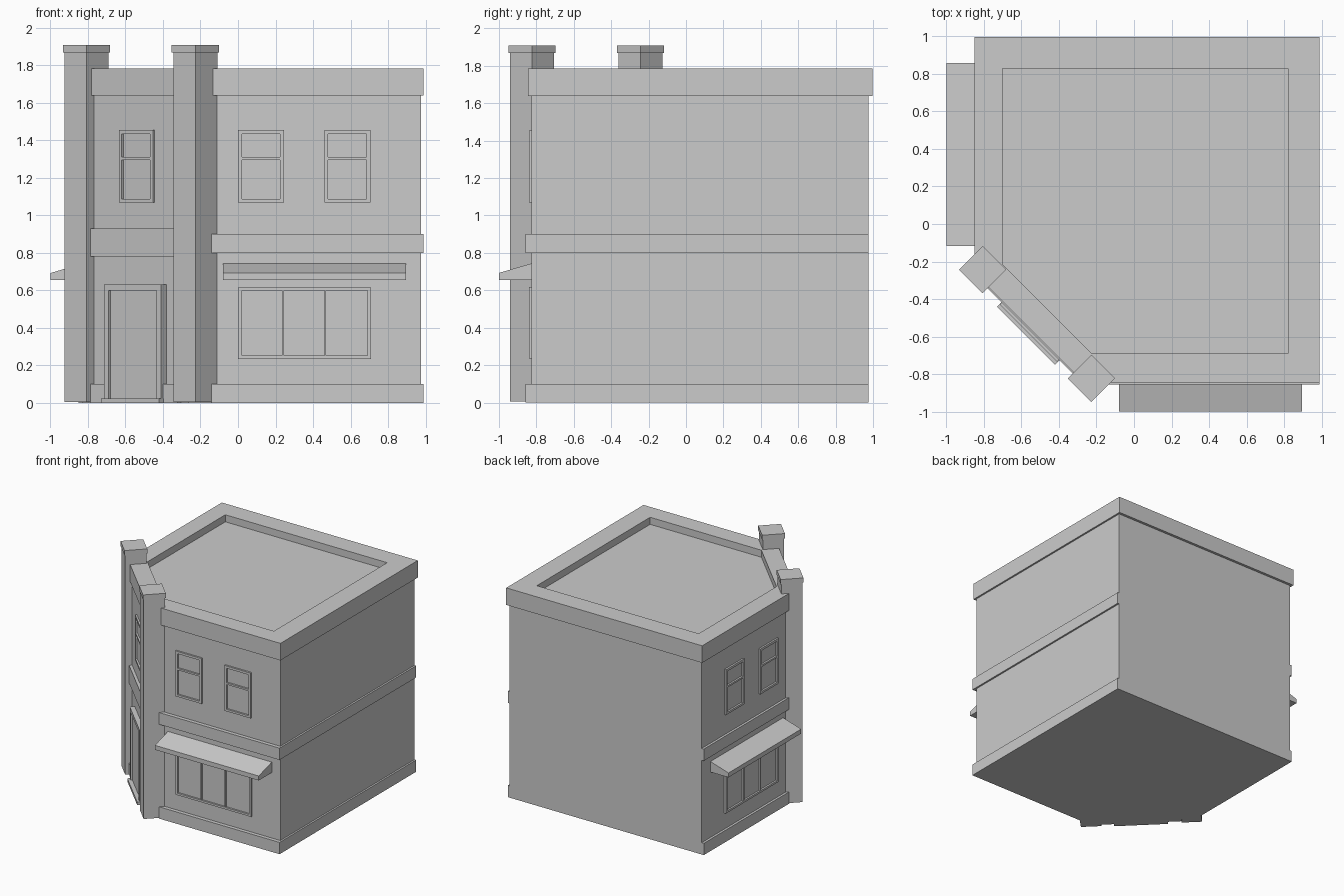
import bpy, bmesh
from mathutils import Vector

if "Cube" in bpy.data.objects:
    bpy.data.objects.remove(bpy.data.objects["Cube"])

R = 2 ** -0.5
# wall frames: origin, along-wall direction, outward direction
FRONT = (Vector((0, -0.825, 0)), Vector((1, 0, 0)), Vector((0, -1, 0)))
LEFT = (Vector((-0.83, -0.037, 0)), Vector((0, 1, 0)), Vector((-1, 0, 0)))
RIGHT = (Vector((0.975, 0, 0)), Vector((0, 1, 0)), Vector((1, 0, 0)))
CORNER = (Vector((-0.538, -0.552, 0)), Vector((R, -R, 0)), Vector((-R, -R, 0)))


def place(wall, u, n, z):
    o, du, dn = wall
    return o + du * u + dn * n + Vector((0, 0, z))


def finish(name, bm):
    bmesh.ops.recalc_face_normals(bm, faces=bm.faces)
    me = bpy.data.meshes.new(name)
    bm.to_mesh(me)
    bm.free()
    ob = bpy.data.objects.new(name, me)
    bpy.context.collection.objects.link(ob)
    return ob


def add_prism(bm, a, b):
    """Closed prism between two matching loops."""
    va = [bm.verts.new(p) for p in a]
    vb = [bm.verts.new(p) for p in b]
    bm.faces.new(va)
    bm.faces.new(vb)
    k = len(va)
    for i in range(k):
        j = (i + 1) % k
        bm.faces.new((va[i], va[j], vb[j], vb[i]))


def add_box(bm, wall, u0, u1, n0, n1, z0, z1):
    sec = [(n0, z0), (n1, z0), (n1, z1), (n0, z1)]
    add_prism(bm, [place(wall, u0, *s) for s in sec], [place(wall, u1, *s) for s in sec])


def box(name, wall, *dims):
    bm = bmesh.new()
    add_box(bm, wall, *dims)
    return finish(name, bm)


def framed(name, wall, us, zs, depth):
    """Raised lattice frame; us and zs list alternating bar edges."""
    bm = bmesh.new()
    ub = list(zip(us[::2], us[1::2]))
    zb = list(zip(zs[::2], zs[1::2]))
    for a, b in ub:
        add_box(bm, wall, a, b, -0.01, depth, zs[0], zs[-1])
    for a, b in zb:
        for (_, l), (r, _) in zip(ub, ub[1:]):
            add_box(bm, wall, l, r, -0.01, depth, a, b)
    return finish(name, bm)


def footprint(x0, x1, y0, y1, s):
    """Rectangle with the front left corner cut on the line x + y = s."""
    return [(x1, y0), (x1, y1), (x0, y1), (x0, s - x0), (s - y0, y0)]


# main body, top face is the roof deck
bm = bmesh.new()
walls = footprint(-0.83, 0.975, -0.825, 0.975, -1.09)
add_prism(bm, [(x, y, 0) for x, y in walls], [(x, y, 1.725) for x, y in walls])
finish("building_body", bm)

# cornice and parapet ring
bm = bmesh.new()
outer = footprint(-0.85, 0.99, -0.845, 0.997, -1.113)
inner = footprint(-0.70, 0.82, -0.69, 0.83, -0.915)
loops = [[bm.verts.new((x, y, z)) for x, y in poly]
         for poly, z in ((outer, 1.64), (outer, 1.785), (inner, 1.785), (inner, 1.64))]
for a, b in zip(loops, loops[1:] + loops[:1]):
    for i in range(5):
        j = (i + 1) % 5
        bm.faces.new((a[i], a[j], b[j], b[i]))
finish("cornice_parapet", bm)

# base and mid bands
for nm, z0, z1, cz0, cz1 in (("base", 0, 0.1, 0, 0.1), ("mid", 0.8, 0.9, 0.78, 0.93)):
    box(nm + "_band_front", FRONT, -0.14, 0.99, -0.01, 0.032, z0, z1)
    box(nm + "_band_left", LEFT, -0.14, 1.012, -0.01, 0.02, z0, z1)
    box(nm + "_band_right", RIGHT, -0.857, 0.975, -0.01, 0.015, z0, z1)
    box(nm + "_band_corner", CORNER, -0.33, 0.33, -0.01, 0.024, cz0, cz1)

# windows and awnings on both street sides
for side, wall in (("front", FRONT), ("left", LEFT)):
    for i, u in enumerate((0.0, 0.46)):
        framed(f"{side}_upper_window_{i + 1}", wall, [u, u + 0.02, u + 0.225, u + 0.246],
               [1.07, 1.088, 1.297, 1.312, 1.435, 1.455], 0.015)
    framed(f"{side}_shop_window", wall, [0, 0.02, 0.235, 0.245, 0.46, 0.47, 0.69, 0.71],
           [0.235, 0.252, 0.60, 0.617], 0.015)
    reach = 0.175 if side == "front" else 0.17
    sec = [(-0.01, 0.655), (reach, 0.655), (reach, 0.693), (-0.01, 0.747)]
    bm = bmesh.new()
    add_prism(bm, [place(wall, -0.08, *s) for s in sec], [place(wall, 0.895, *s) for s in sec])
    finish(side + "_awning", bm)

# corner window
framed("corner_window", CORNER, [-0.123, -0.103, 0.112, 0.132],
       [1.07, 1.088, 1.297, 1.312, 1.435, 1.455], 0.014)

# corner door: frame, leaf and step
framed("door_frame", CORNER, [-0.212, -0.177, 0.184, 0.22], [0.60, 0.632], 0.039)
for ob in [bpy.data.objects["door_frame"]]:
    bpy.data.objects.remove(ob)
bm = bmesh.new()
add_box(bm, CORNER, -0.212, -0.177, -0.01, 0.039, 0, 0.632)
add_box(bm, CORNER, 0.184, 0.22, -0.01, 0.039, 0, 0.632)
add_box(bm, CORNER, -0.177, 0.184, -0.01, 0.039, 0.60, 0.632)
finish("door_frame", bm)
box("door_leaf", CORNER, -0.177, 0.184, -0.01, 0.025, 0.0, 0.60)
box("door_step", CORNER, -0.215, 0.223, -0.01, 0.058, 0, 0.025)

# pillars with caps, turned to the cut corner
for i, u in enumerate((-0.409, 0.411)):
    n = -0.028
    box(f"pillar_{i + 1}", CORNER, u - 0.083, u + 0.083, n - 0.083, n + 0.083, 0.005, 1.875)
    box(f"pillar_cap_{i + 1}", CORNER, u - 0.089, u + 0.089, n - 0.089, n + 0.089, 1.87, 1.91)
